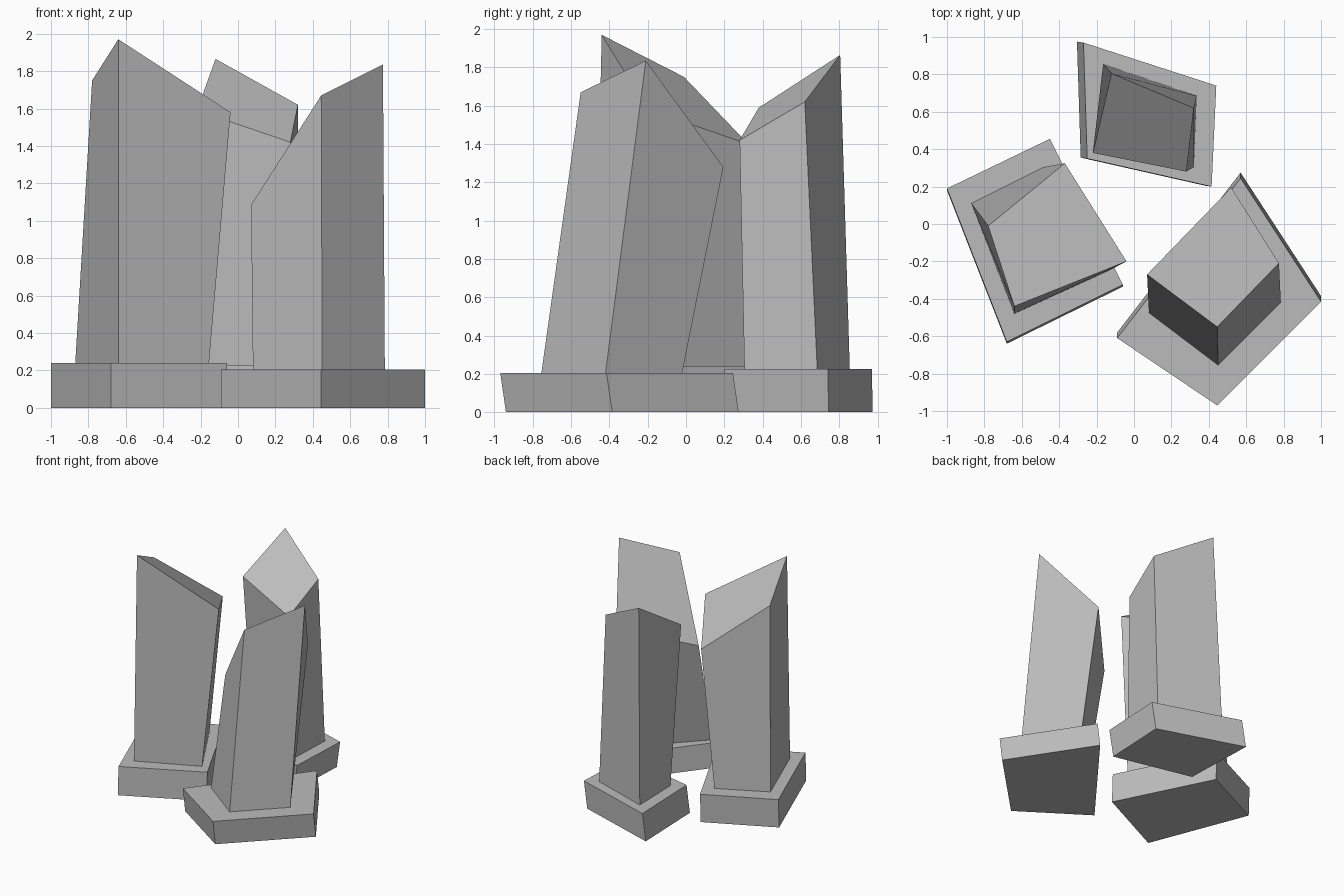
import bpy
import bmesh

cube = bpy.data.objects.get("Cube")
if cube:
    bpy.data.objects.remove(cube, do_unlink=True)

stone = bpy.data.materials.new("grey_stone")
stone.use_nodes = True
GREY = (0.5, 0.5, 0.5, 1)
stone.diffuse_color = GREY
stone.node_tree.nodes["Principled BSDF"].inputs["Base Color"].default_value = GREY


def block(name, lower, upper):
    """Closed block between two four-cornered rings, counter-clockwise from above."""
    bm = bmesh.new()
    low = [bm.verts.new(p) for p in lower]
    top = [bm.verts.new(p) for p in upper]
    bm.faces.new(low[::-1])
    bm.faces.new(top)
    for i in range(4):
        j = (i + 1) % 4
        bm.faces.new((low[i], low[j], top[j], top[i]))
    bmesh.ops.recalc_face_normals(bm, faces=bm.faces)
    mesh = bpy.data.meshes.new(name)
    bm.to_mesh(mesh)
    bm.free()
    mesh.materials.append(stone)
    obj = bpy.data.objects.new(name, mesh)
    bpy.context.collection.objects.link(obj)


def standing_stone(name, height, plinth, shift, foot, crown):
    """Leaning plinth with a slant-topped shaft; shift moves the plinth's underside."""
    block(name + "_plinth",
          [(x + shift[0], y + shift[1], 0) for x, y in plinth],
          [(x, y, height) for x, y in plinth])
    block(name + "_shaft", [(x, y, height) for x, y in foot], crown)


# Tall stone on the right
standing_stone(
    "right_stone", 0.24,
    [(-1.0, 0.19), (-0.68, -0.63), (-0.06, -0.325), (-0.45, 0.455)], (0, -0.01),
    [(-0.87, 0.11), (-0.64, -0.48), (-0.155, -0.26), (-0.48, 0.305)],
    [(-0.78, -0.01, 1.75), (-0.64, -0.44, 1.97), (-0.04, -0.2, 1.58), (-0.37, 0.325, 1.4)])

# Stone at the back
standing_stone(
    "back_stone", 0.225,
    [(-0.25, 0.35), (0.415, 0.2), (0.44, 0.74), (-0.27, 0.97)], (-0.035, 0.005),
    [(-0.155, 0.43), (0.32, 0.305), (0.335, 0.685), (-0.165, 0.855)],
    [(-0.22, 0.38, 1.59), (0.28, 0.28, 1.42), (0.32, 0.62, 1.62), (-0.12, 0.805, 1.865)])

# Stone on the left, leaning backwards
standing_stone(
    "left_stone", 0.205,
    [(-0.09, -0.61), (0.445, -0.97), (1.0, -0.415), (0.57, 0.245)], (0, 0.03),
    [(0.08, -0.475), (0.45, -0.755), (0.785, -0.42), (0.52, -0.02)],
    [(0.07, -0.27, 1.085), (0.445, -0.55, 1.67), (0.775, -0.21, 1.835), (0.52, 0.195, 1.28)])
